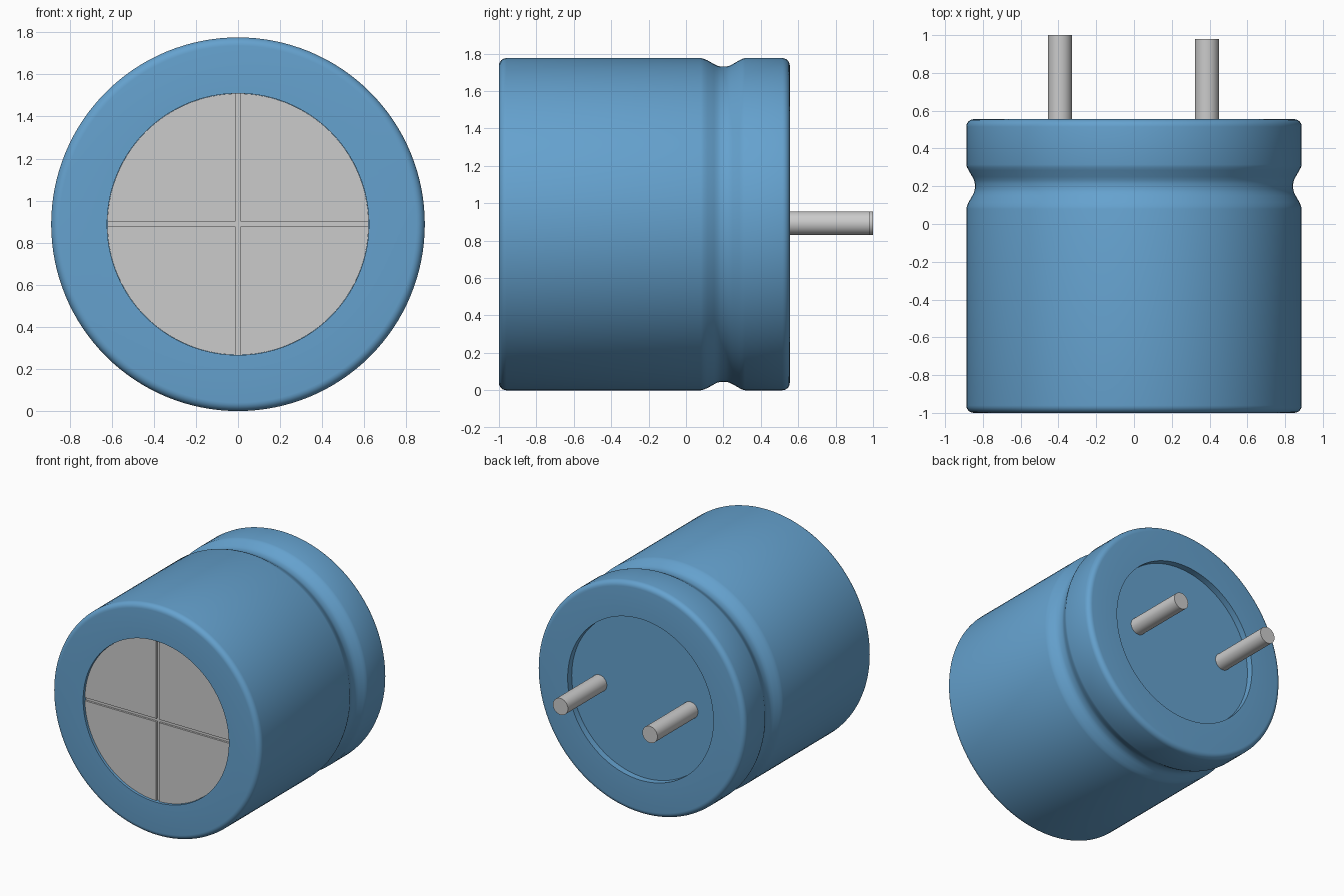
import bpy, bmesh, math
from mathutils import Vector

if "Cube" in bpy.data.objects:
    bpy.data.objects.remove(bpy.data.objects["Cube"])

R, CZ = 0.888, 0.888          # can radius and axis height
FRONT, BACK = -1.0, 0.555
RIM = 0.622                   # radius of the end openings


def material(name, color):
    m = bpy.data.materials.new(name)
    m.diffuse_color = color
    m.use_nodes = True
    m.node_tree.nodes["Principled BSDF"].inputs["Base Color"].default_value = m.diffuse_color
    return m


def finish(name, bm, mat=None):
    bmesh.ops.remove_doubles(bm, verts=bm.verts, dist=1e-5)
    bmesh.ops.recalc_face_normals(bm, faces=bm.faces)
    me = bpy.data.meshes.new(name)
    bm.to_mesh(me)
    bm.free()
    ob = bpy.data.objects.new(name, me)
    bpy.context.collection.objects.link(ob)
    if mat:
        me.materials.append(mat)
    bpy.ops.object.select_all(action='DESELECT')
    bpy.context.view_layer.objects.active = ob
    ob.select_set(True)
    bpy.ops.object.shade_smooth_by_angle(angle=math.radians(35))
    return ob


def lathe(name, profile, x=0, z=CZ, steps=128, mat=None):
    """Revolve (radius, y) points around an axis parallel to y."""
    bm = bmesh.new()
    vs = [bm.verts.new((x + r, y, z)) for r, y in profile]
    es = [bm.edges.new(p) for p in zip(vs, vs[1:])]
    bmesh.ops.spin(bm, geom=vs + es, cent=(x, 0, z), axis=(0, 1, 0),
                   angle=2 * math.pi, steps=steps, use_merge=True)
    return finish(name, bm, mat)


def fillet(cr, cy, rad, a0, a1, n=6):
    return [(cr + rad * math.cos(a), cy + rad * math.sin(a))
            for a in (math.radians(a0 + (a1 - a0) * i / n) for i in range(n + 1))]


blue = material("blue_sleeve", (0.13, 0.36, 0.62, 1))

# Can sleeve: rounded ends, crimp groove, recessed end faces
f = 0.04
profile = [(0, FRONT + 0.045), (RIM, FRONT + 0.045), (RIM, FRONT)]
profile += fillet(R - f, FRONT + f, f, -90, 0)
profile += [(R, 0.08), (R - 0.004, 0.095), (R - 0.012, 0.115), (R - 0.032, 0.15),
            (R - 0.041, 0.168), (R - 0.045, 0.185), (R - 0.045, 0.215),
            (R - 0.041, 0.232), (R - 0.032, 0.25), (R - 0.012, 0.285),
            (R - 0.004, 0.3), (R, 0.315)]
profile += fillet(R - f, BACK - f, f, 0, 90)
profile += [(RIM, BACK), (RIM, BACK - 0.05), (0, BACK - 0.05)]
lathe("can_sleeve", profile, mat=blue)

# Metal end plate behind the vent grooves
lathe("vent_plate", [(0, -0.965), (RIM - 0.001, -0.965), (RIM - 0.001, -0.95), (0, -0.95)])

# Four raised quarters separated by the cross-shaped vent groove
bm = bmesh.new()
g, rq = 0.012, RIM - 0.001
a0 = math.asin(g / rq)
for sx in (1, -1):
    for sz in (1, -1):
        pts = [(g, g)]
        for i in range(33):
            a = a0 + (math.pi / 2 - 2 * a0) * i / 32
            pts.append((rq * math.cos(a), rq * math.sin(a)))
        face = bm.faces.new([bm.verts.new((sx * u, -0.98, CZ + sz * v)) for u, v in pts])
        ext = bmesh.ops.extrude_face_region(bm, geom=[face], use_keep_orig=True)
        bmesh.ops.translate(bm, vec=Vector((0, 0.016, 0)),
                            verts=[e for e in ext["geom"] if isinstance(e, bmesh.types.BMVert)])
finish("vent_quarters", bm)

# Two terminal pins, one slightly shorter
for name, x, end in (("long_pin", -0.392, 1.0), ("short_pin", 0.386, 0.98)):
    lathe(name, [(0, 0.49), (0.064, 0.49), (0.064, end), (0, end)], x=x, z=0.893, steps=32)
